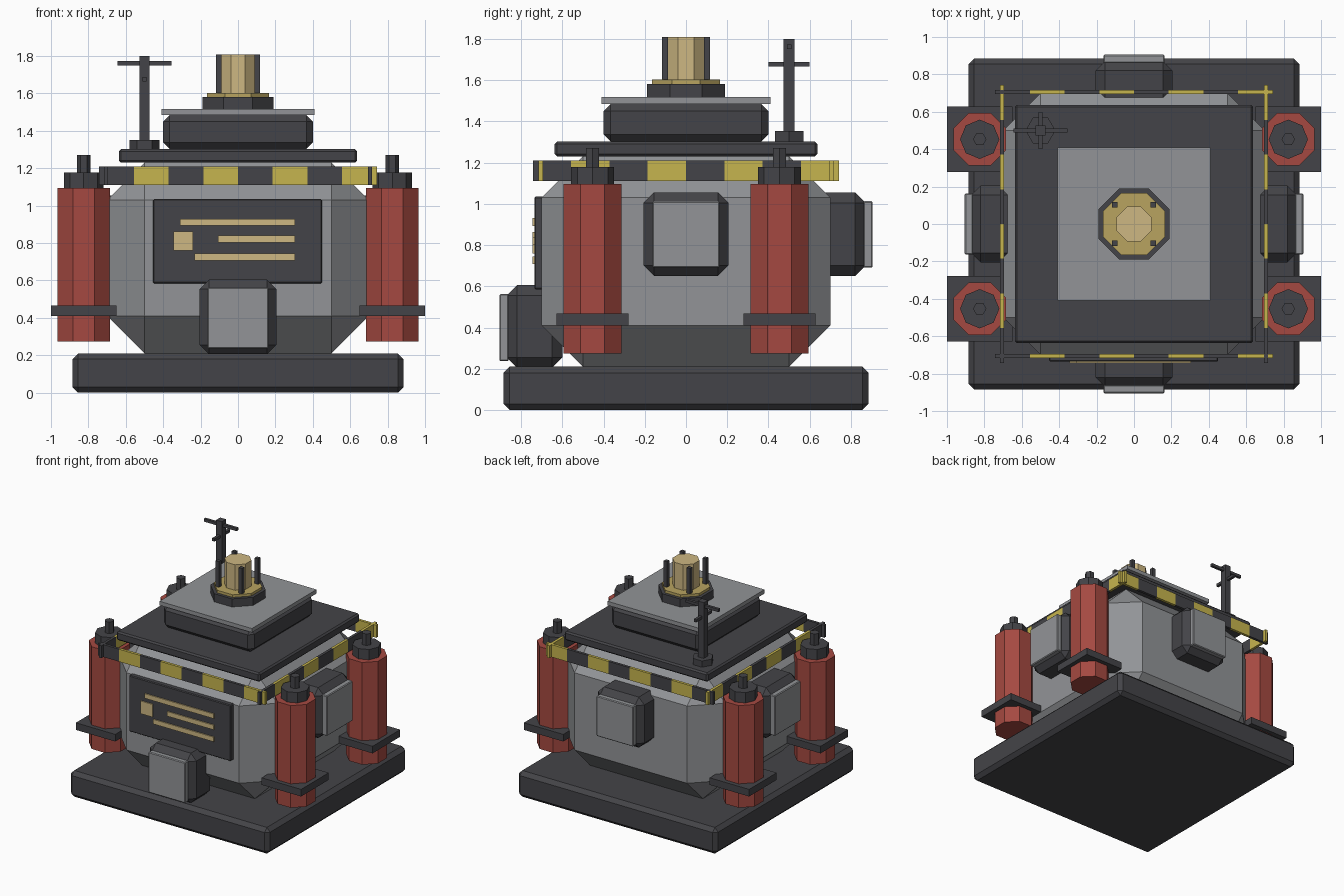
import bpy, bmesh, math
from mathutils import Matrix

if "Cube" in bpy.data.objects:
    bpy.data.objects.remove(bpy.data.objects["Cube"])


def material(name, r, g, b):
    m = bpy.data.materials.new(name)
    lin = [((c / 255 + 0.055) / 1.055) ** 2.4 for c in (r, g, b)]
    m.diffuse_color = (*lin, 1)
    m.use_nodes = True
    m.node_tree.nodes["Principled BSDF"].inputs["Base Color"].default_value = m.diffuse_color
    return m


DARK = material("dark grey", 68, 68, 72)
GREY = material("light grey", 146, 148, 151)
RED = material("red", 165, 73, 65)
YELLOW = material("hazard yellow", 198, 181, 78)
BRASS = material("brass", 184, 164, 96)
TAN = material("pale tan", 205, 183, 130)


def finish(name, bm, mat):
    bmesh.ops.recalc_face_normals(bm, faces=bm.faces)
    me = bpy.data.meshes.new(name)
    bm.to_mesh(me)
    bm.free()
    me.materials.append(mat)
    ob = bpy.data.objects.new(name, me)
    bpy.context.collection.objects.link(ob)
    return ob


def box(name, mat, x, y, z, bevel=0):
    """Box from (min, max) ranges, with an optional flat chamfer."""
    bm = bmesh.new()
    bmesh.ops.create_cube(bm, size=1)
    for v in bm.verts:
        v.co = [(r[0] + r[1]) / 2 + c * (r[1] - r[0]) for c, r in zip(v.co, (x, y, z))]
    if bevel:
        bmesh.ops.bevel(bm, geom=bm.edges[:], offset=bevel, segments=1,
                        affect='EDGES', profile=0.5)
    return finish(name, bm, mat)


def prism(name, mat, x, y, z0, z1, r, sides=8, turn=22.5):
    """Upright prism with circumradius r."""
    bm = bmesh.new()
    bmesh.ops.create_cone(bm, cap_ends=True, segments=sides, radius1=r, radius2=r, depth=z1 - z0)
    bm.transform(Matrix.Translation((x, y, (z0 + z1) / 2)) @ Matrix.Rotation(math.radians(turn), 4, 'Z'))
    return finish(name, bm, mat)


def sq(h):
    return (-h, h)


def around(c, h):
    return (c - h, c + h)


# Base slab, chamfered body and lid
box("base_slab", DARK, sq(.885), sq(.885), (0, .21), .03)
box("body", GREY, sq(.7), sq(.7), (.21, 1.23), .2)
box("lid", DARK, sq(.637), sq(.637), (1.23, 1.302), .012)

# Turret with brass beacon
box("turret_block", DARK, sq(.4), sq(.4), (1.302, 1.485), .035)
box("turret_plate", GREY, sq(.41), sq(.41), (1.485, 1.517))
prism("beacon_base", DARK, 0, 0, 1.517, 1.582, .205)
prism("beacon_ring", BRASS, 0, 0, 1.582, 1.603, .179)
prism("beacon_core", TAN, 0, 0, 1.603, 1.808, .1)
for sx in (-1, 1):
    for sy in (-1, 1):
        box("beacon_post", DARK, around(sx * .102, .015), around(sy * .102, .015), (1.6, 1.808))

# Antenna mast with two crossbars
prism("antenna_base", DARK, -.5, .5, 1.302, 1.352, .08, 6, 30)
box("antenna_mast", DARK, around(-.5, .026), around(.5, .026), (1.35, 1.8))
box("antenna_bar_upper", DARK, around(-.5, .145), around(.5, .011), (1.75, 1.773))
box("antenna_bar_lower", DARK, around(-.5, .011), around(.5, .1), (1.665, 1.687))

# Corner canisters
for sx in (-1, 1):
    for sy in (-1, 1):
        x, y = sx * .825, sy * .453
        prism("canister", RED, x, y, .275, 1.095, .152)
        prism("canister_cap", DARK, x, y, 1.095, 1.178, .105, 8, 0)
        prism("canister_valve", DARK, x, y, 1.178, 1.27, .036, 6, 30)
        box("canister_bracket", DARK, around(x, .175), around(y, .175), (.41, .467))

# Hazard band: alternating segments on four sides
STEP = .1855
for i in range(8):
    seg = (-.742 + i * STEP, -.742 + (i + 1) * STEP)
    mat = YELLOW if i % 2 else DARK
    for s in (-1, 1):
        box("hazard_band", mat, seg, around(s * .705, .011), (1.11, 1.21))
        box("hazard_band", mat, around(s * .705, .011), seg, (1.11, 1.21))

# Side modules: chamfered dark blocks with light cover plates
for s in (-1, 1):
    box("side_module", DARK, sorted((s * .6, s * .87)), sq(.205), (.65, 1.055), .05)
    box("side_module_cover", GREY, sorted((s * .86, s * .905)), sq(.163), (.69, 1.013), .006)
box("rear_module", DARK, sq(.205), (.6, .87), (.65, 1.055), .05)
box("rear_module_cover", GREY, sq(.163), (.86, .905), (.69, 1.013), .006)
box("front_module", DARK, sq(.205), (-.87, -.6), (.205, .605), .05)
box("front_module_cover", GREY, sq(.163), (-.905, -.86), (.237, .563), .006)

# Front panel with marker bars
box("front_panel", DARK, (-.455, .45), (-.735, -.69), (.585, 1.035), .006)
for x0, x1, z0, z1 in ((-.31, .305, .893, .93), (-.108, .305, .803, .84),
                       (-.232, .305, .707, .744), (-.345, -.24, .76, .862)):
    box("panel_marker", TAN, (x0, x1), (-.744, -.735), (z0, z1))
